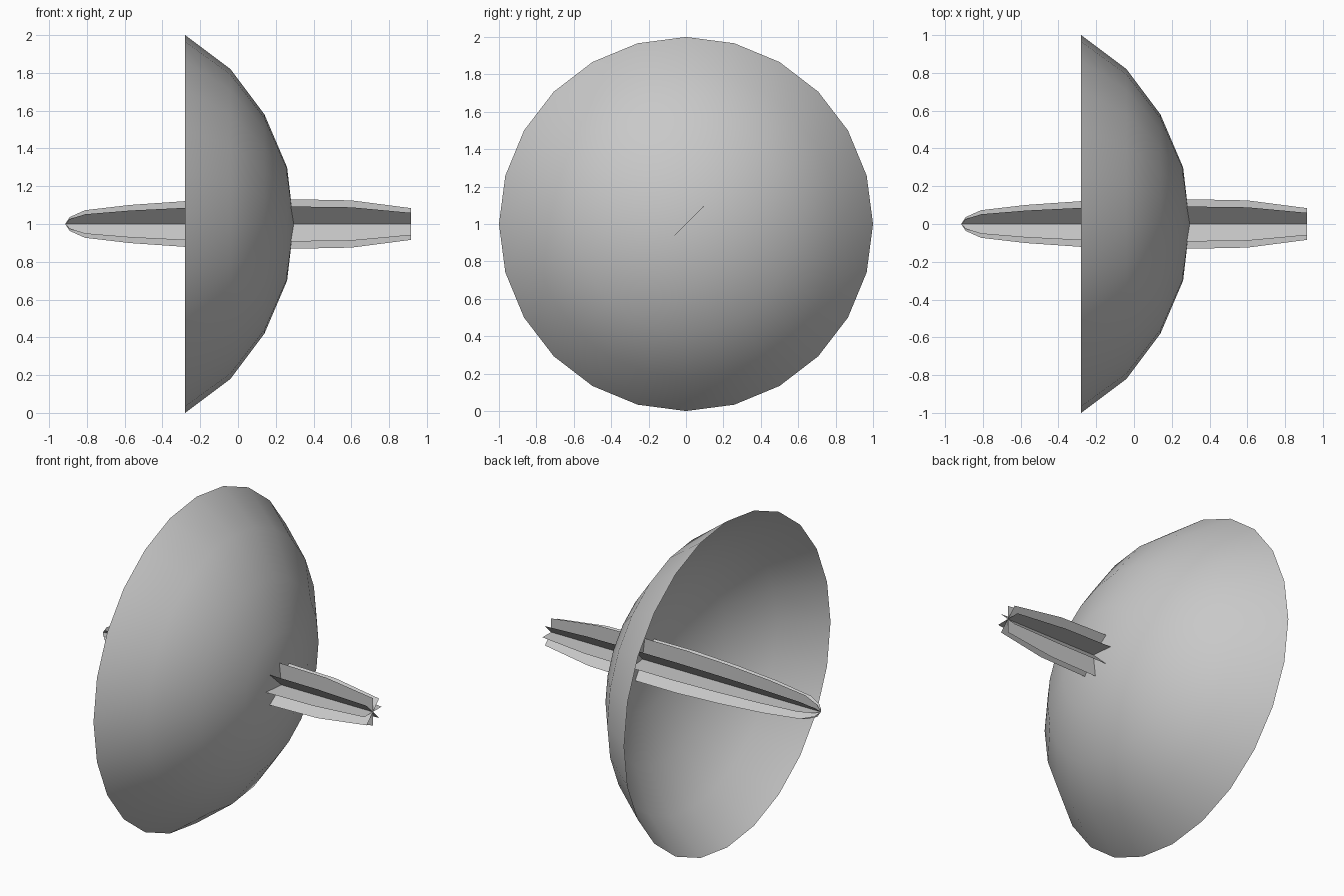
import bpy, bmesh, math
from mathutils import Matrix, Vector

if "Cube" in bpy.data.objects:
    bpy.data.objects.remove(bpy.data.objects["Cube"])

grey = bpy.data.materials.new("light_grey")
grey.diffuse_color = (0.58, 0.58, 0.58, 1)
grey.use_nodes = True
grey.node_tree.nodes["Principled BSDF"].inputs["Base Color"].default_value = grey.diffuse_color

CENTRE = Vector((0, 0, 1))


def add_object(name, bm):
    mesh = bpy.data.meshes.new(name)
    bm.to_mesh(mesh)
    bm.free()
    mesh.materials.append(grey)
    obj = bpy.data.objects.new(name, mesh)
    obj.location = CENTRE
    bpy.context.collection.objects.link(obj)
    return obj


# Dish: thin open bowl, profile (x, radius) spun around the x axis
dish_profile = [(0.295, 0), (0.26, 0.30), (0.14, 0.58), (-0.04, 0.82), (-0.28, 1.0)]
bm = bmesh.new()
verts = [bm.verts.new((x, 0, r)) for x, r in dish_profile]
edges = [bm.edges.new(pair) for pair in zip(verts, verts[1:])]
bmesh.ops.spin(bm, geom=verts + edges, cent=(0, 0, 0), axis=(1, 0, 0),
               angle=math.tau, steps=24, use_merge=True)
bmesh.ops.remove_doubles(bm, verts=bm.verts, dist=0.0005)
bmesh.ops.recalc_face_normals(bm, faces=bm.faces)
# Outer side of the bowl faces +x
if sum(f.normal.x for f in bm.faces) < 0:
    bmesh.ops.reverse_faces(bm, faces=bm.faces)
for face in bm.faces:
    face.smooth = True
add_object("dish", bm)

# Spindle: four thin crossed blades sharing the x axis
blade_profile = [(-0.915, 0.0), (-0.89, 0.037), (-0.81, 0.073), (-0.57, 0.101),
                 (-0.28, 0.121), (0.0, 0.132), (0.29, 0.131), (0.60, 0.125), (0.915, 0.084)]
outline = blade_profile + [(x, -r) for x, r in reversed(blade_profile[1:])]
for i in range(4):
    bm = bmesh.new()
    bm.faces.new([bm.verts.new((x, 0, r)) for x, r in outline])
    bm.transform(Matrix.Rotation(math.radians(45 * i), 4, 'X'))
    add_object(f"spindle_blade_{i + 1}", bm)
